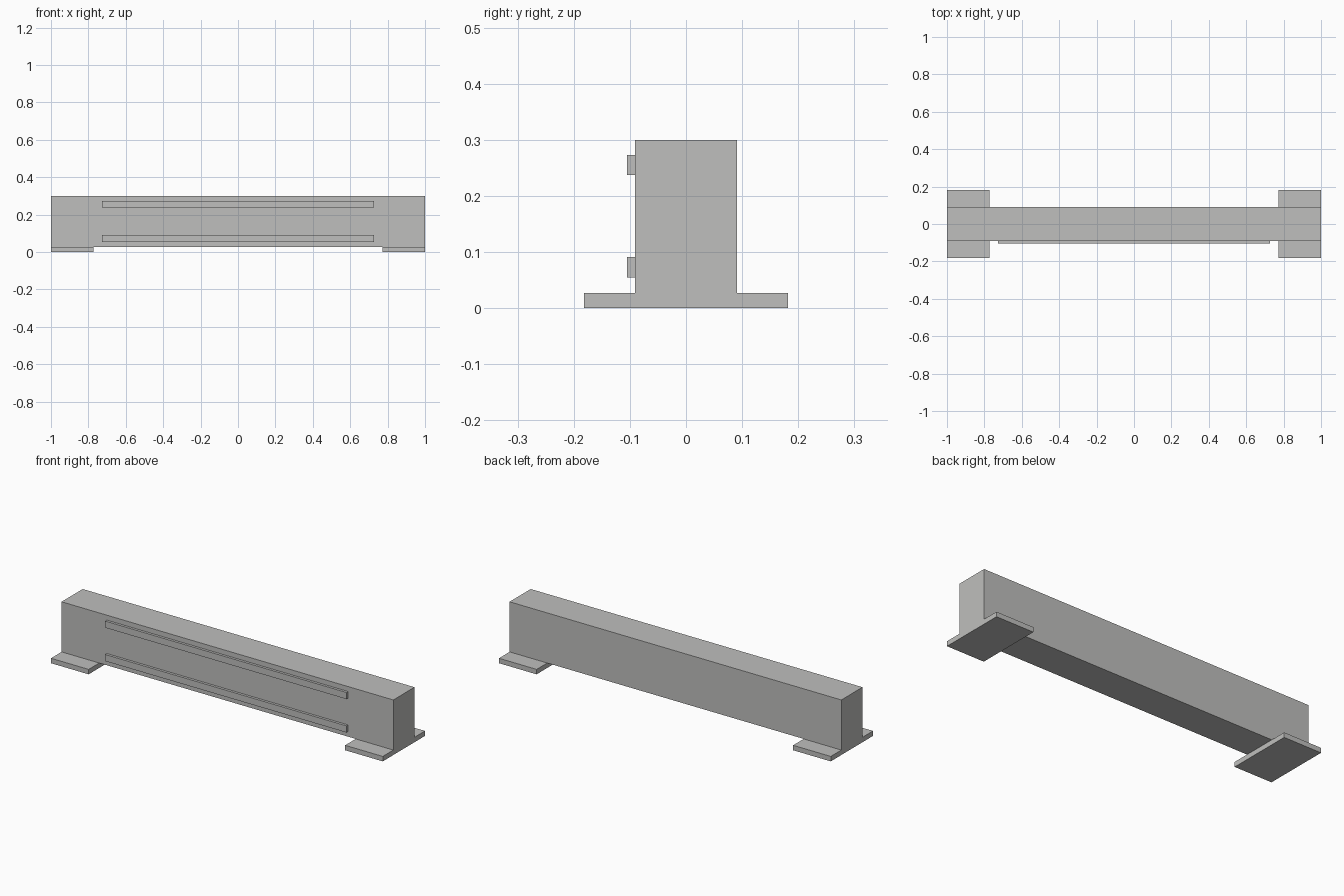
import bpy

default = bpy.data.objects.get("Cube")
if default:
    bpy.data.objects.remove(default, do_unlink=True)

# Single light grey finish
grey = bpy.data.materials.new("light_grey")
grey.use_nodes = True
colour = (0.52, 0.52, 0.51, 1)
grey.diffuse_color = colour
grey.node_tree.nodes["Principled BSDF"].inputs["Base Color"].default_value = colour


def box(name, x, y, z):
    """Add a box spanning the given (low, high) ranges."""
    spans = (x, y, z)
    bpy.ops.mesh.primitive_cube_add(size=1)
    obj = bpy.context.object
    obj.name = name
    obj.location = [(low + high) / 2 for low, high in spans]
    obj.scale = [high - low for low, high in spans]
    bpy.ops.object.transform_apply(location=True, rotation=False, scale=True)
    obj.data.materials.append(grey)
    return obj


foot_top = 0.027
half_depth = 0.091

# Long main beam
box("beam", (-1, 1), (-half_depth, half_depth), (foot_top, 0.3))

# Flat foot plates under both ends
box("left_foot", (0.773, 1), (-0.182, 0.182), (0, foot_top))
box("right_foot", (-1, -0.773), (-0.182, 0.182), (0, foot_top))

# Raised rails on the front face
for name, bottom in (("lower_rail", 0.055), ("upper_rail", 0.237)):
    box(name, (-0.727, 0.727), (-0.105, -half_depth), (bottom, bottom + 0.036))
